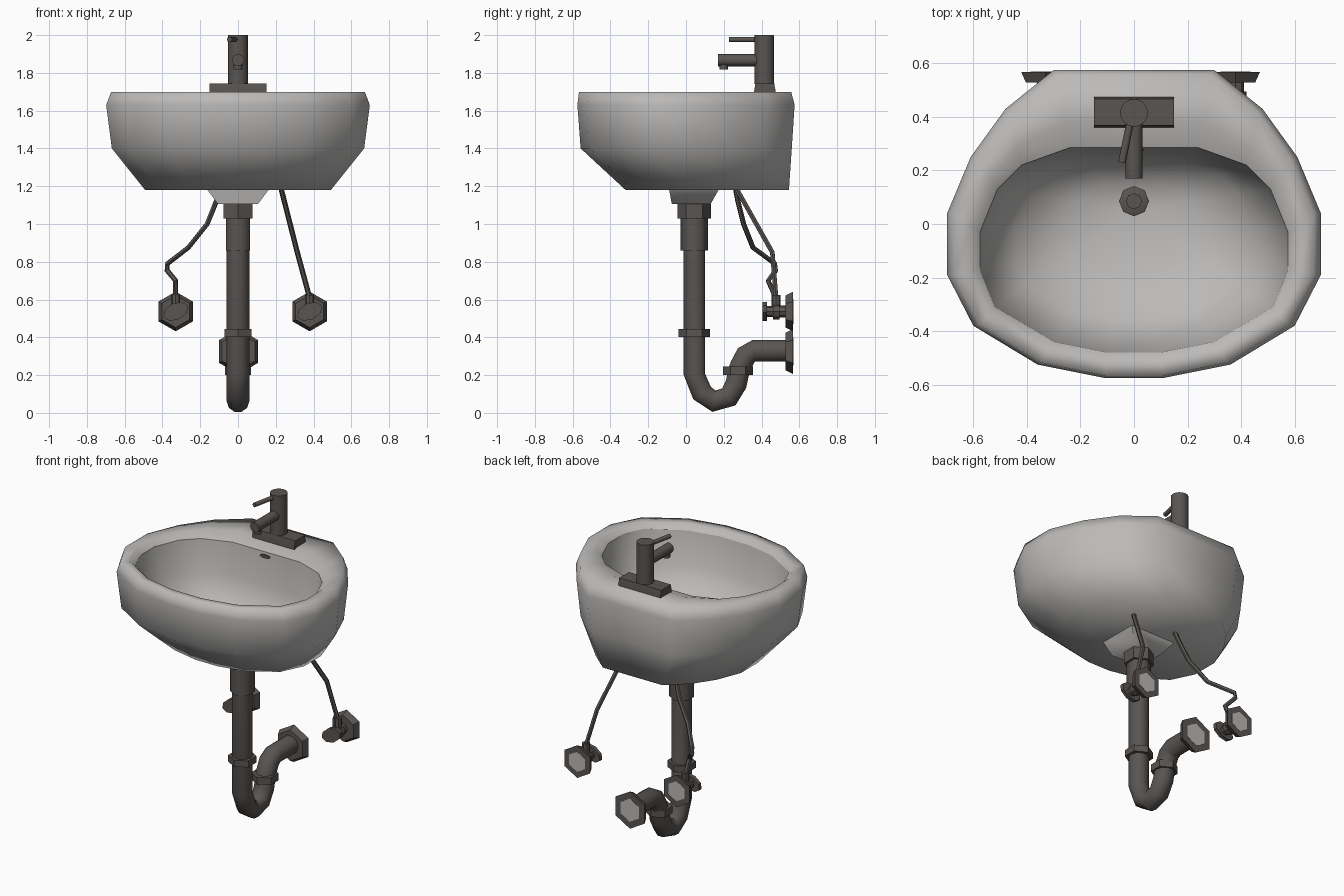
import bpy, bmesh, math
from mathutils import Vector

if "Cube" in bpy.data.objects:
    bpy.data.objects.remove(bpy.data.objects["Cube"])


def material(name, rgb):
    m = bpy.data.materials.new(name)
    m.diffuse_color = (*rgb, 1)
    m.use_nodes = True
    m.node_tree.nodes["Principled BSDF"].inputs["Base Color"].default_value = m.diffuse_color
    return m


CERAMIC = material("grey ceramic", (0.50, 0.49, 0.48))
METAL = material("dark metal", (0.10, 0.09, 0.083))


def loft(name, rings, mat, angle=40, cap_first=True, cap_last=True):
    """Skin a list of equal-length point rings."""
    bm = bmesh.new()
    vs = [[bm.verts.new(p) for p in ring] for ring in rings]
    n = len(rings[0])
    for a, b in zip(vs, vs[1:]):
        for i in range(n):
            j = (i + 1) % n
            bm.faces.new((a[i], b[i], b[j], a[j]))
    if cap_first:
        bm.faces.new(vs[0])
    if cap_last:
        bm.faces.new(vs[-1][::-1])
    if cap_first and cap_last:
        bmesh.ops.recalc_face_normals(bm, faces=bm.faces)
    me = bpy.data.meshes.new(name)
    bm.to_mesh(me)
    bm.free()
    for p in me.polygons:
        p.use_smooth = True
    me.set_sharp_from_angle(angle=math.radians(angle))
    me.materials.append(mat)
    ob = bpy.data.objects.new(name, me)
    bpy.context.collection.objects.link(ob)
    return ob


def sweep(name, pts, radii, n=10, ref=(1, 0, 0), squash=1.0, angle=40, mat=METAL):
    """Polygon section swept along a path; ref is where the first corner points."""
    pts = [Vector(p) for p in pts]
    if not isinstance(radii, (list, tuple)):
        radii = [radii] * len(pts)
    rings = []
    for i, (p, r) in enumerate(zip(pts, radii)):
        t = (pts[min(i + 1, len(pts) - 1)] - pts[max(i - 1, 0)]).normalized()
        u = Vector(ref)
        u = (u - t * u.dot(t)).normalized()
        v = t.cross(u) * squash
        rings.append([p + r * (math.cos(a) * u + math.sin(a) * v)
                      for a in (2 * math.pi * k / n for k in range(n))])
    return loft(name, rings, mat, angle)


def rect(x, y0, y1, z):
    return [(-x, y0, z), (x, y0, z), (x, y1, z), (-x, y1, z)]


# Basin: outer and inner half outlines, mirrored (clockwise from the back right)
def mirrored(half):
    return half + [(-x, y) for x, y in reversed(half)]


outer = mirrored([(.30, .575), (.48, .43), (.61, .25), (.698, .04),
                  (.698, -.19), (.60, -.38), (.36, -.525), (.11, -.575)])
inner = mirrored([(.24, .285), (.42, .22), (.51, .13), (.575, -.03),
                  (.575, -.17), (.52, -.31), (.30, -.44), (.10, -.48)])


def outside(sx, sy, back, z):
    return [(x * sx, back + (y - .575) * sy, z) for x, y in outer]


def inside(s, z):
    return [(x * s, .05 + (y - .05) * s, z) for x, y in inner]


# Shell and rounded rim are fully smooth; the bowl starts at a crisp edge
top = outside(.962, .977, .557, 1.70)
lip = [(a * .35 + x * .65, b * .35 + y * .65, 1.697) for (a, b, _), (x, y) in zip(top, inner)]
loft("basin_shell", [outside(.705, .752, .545, 1.18), outside(.957, .972, .56, 1.40),
                     outside(1, 1, .575, 1.63), top, lip, inside(1, 1.665)],
     CERAMIC, 180, cap_last=False)
loft("basin_bowl", [inside(1, 1.665), inside(.93, 1.46), inside(.77, 1.32),
                    inside(.42, 1.245), inside(.1, 1.23)],
     CERAMIC, 180, cap_first=False)

# Drain boss under the basin, drain ring and overflow slot
loft("drain_boss", [rect(.165, -.09, .175, 1.185), rect(.105, -.075, .13, 1.105)], CERAMIC, 65)
sweep("drain_ring", [(0, .085, 1.225), (0, .085, 1.245), (0, .085, 1.25)], [.056, .056, .045], 8)
sweep("drain_plug", [(0, .085, 1.24), (0, .085, 1.262)], .03, 8)
sweep("overflow_slot", [(0, .272, 1.64), (0, .280, 1.64)], .036, 10, squash=.3)

# Faucet
loft("faucet_base", [rect(.15, .36, .475, 1.67), rect(.15, .36, .475, 1.70),
                     rect(.15, .368, .467, 1.745)], METAL, 40)
sweep("faucet_body", [(0, .415, 1.74), (0, .415, 2.0)], .052, 16)
sweep("faucet_spout", [(0, .40, 1.867), (0, .17, 1.867)], .032, 12)
sweep("faucet_outlet", [(0, .20, 1.85), (0, .20, 1.818)], .023, 10)
sweep("faucet_lever", [(-.01, .40, 1.977), (-.045, .23, 1.977)], .014, 10)

# Waste pipe and trap
PY = .044
sweep("drain_nut", [(0, PY, 1.03), (0, PY, 1.107)], .088, 6, (0, 1, 0))
sweep("drain_sleeve", [(0, PY, .86), (0, PY, 1.03)], .073, 6, (0, 1, 0), angle=65)
trap = [(PY, 1.03), (PY, .205), (.085, .105), (.148, .062), (.227, .085),
        (.265, .152), (.278, .215), (.29, .25), (.318, .305), (.36, .33), (.54, .33)]
sweep("waste_pipe", [(0, y, z) for y, z in trap], .06, 10)
sweep("upper_trap_nut", [(0, PY, .403), (0, PY, .445)], .083, 6, (0, 1, 0))
sweep("lower_trap_nut", [(0, .275, .2), (0, .275, .245)], .08, 6, (0, 1, 0))


# Hexagonal wall flange with a pale backing plate
def flange(name, x, z, r_front, r_back):
    sweep(name, [(x, .528, z), (x, .567, z)], [r_front, r_back], 6, (0, 0, 1))
    sweep(name + "_backing", [(x, .565, z), (x, .569, z)], r_back * .62, 6, (0, 0, 1),
          mat=CERAMIC)


flange("waste_flange", .003, .325, .10, .12)

# Stop valves on the wall, one per side
for side, x in (("left", -.33), ("right", .379)):
    z = .537
    flange(side + "_valve_flange", x, z, .085, .105)
    steps = [(.42, .03), (.46, .03), (.46, .042), (.495, .042), (.495, .032), (.54, .032)]
    sweep(side + "_valve_body", [(x, y, z) for y, _ in steps], [r for _, r in steps], 8)
    sweep(side + "_valve_handle", [(x, .405, z), (x, .43, z)], .072, 8,
          (.9, 0, .43), squash=.62)
    sweep(side + "_valve_outlet", [(x, .477, z), (x, .477, .625)], .024, 8)

# Supply hoses
sweep("right_hose", [(.225, .26, 1.20), (.314, .457, .85), (.379, .477, .61)], .014, 6)
sweep("left_hose", [(-.085, .26, 1.20), (-.115, .275, 1.12), (-.163, .305, 1.0),
                    (-.263, .355, .875), (-.373, .47, .79), (-.376, .475, .755),
                    (-.33, .435, .70), (-.33, .475, .61)], .014, 6, (.3, .9, .3))
